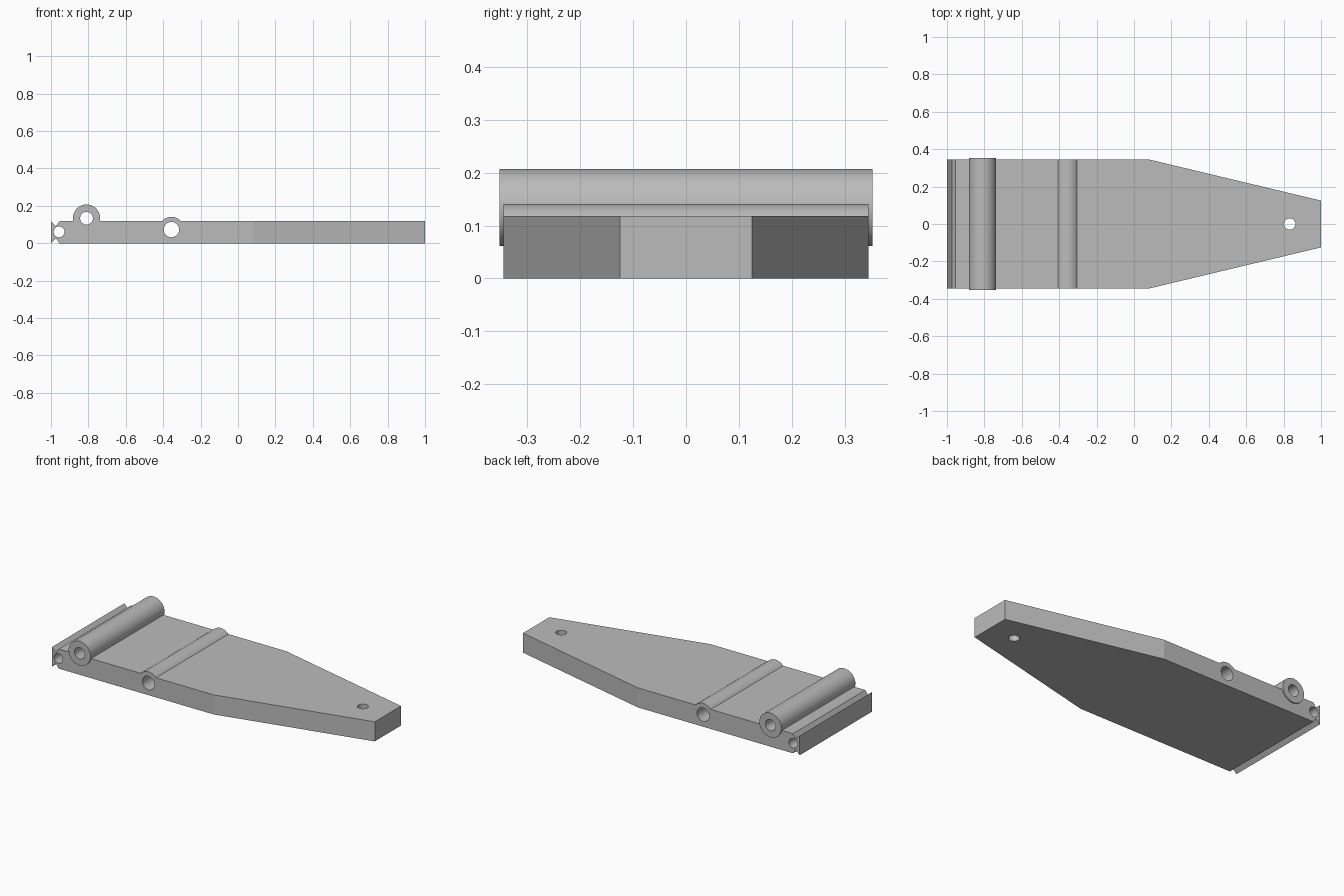
import bpy, bmesh, math
from mathutils import Vector

cube = bpy.data.objects.get("Cube")
if cube:
    bpy.data.objects.remove(cube, do_unlink=True)

THICK = 0.118
HALF_W = 0.345
TIP_HALF_W = 0.125
SHOULDER_X = 0.08

grey = bpy.data.materials.new("plain grey")
grey.use_nodes = True
GREY = (0.5, 0.5, 0.5, 1)
grey.diffuse_color = GREY
grey.node_tree.nodes["Principled BSDF"].inputs["Base Color"].default_value = GREY


def prism(name, outline, half_depth):
    """Extrude an x-z outline along y."""
    bm = bmesh.new()
    face = bm.faces.new([bm.verts.new((x, -half_depth, z)) for x, z in outline])
    ext = bmesh.ops.extrude_face_region(bm, geom=[face])
    moved = [v for v in ext["geom"] if isinstance(v, bmesh.types.BMVert)]
    bmesh.ops.translate(bm, verts=moved, vec=(0, 2 * half_depth, 0))
    bmesh.ops.recalc_face_normals(bm, faces=bm.faces)
    mesh = bpy.data.meshes.new(name)
    bm.to_mesh(mesh)
    bm.free()
    mesh.materials.append(grey)
    obj = bpy.data.objects.new(name, mesh)
    bpy.context.collection.objects.link(obj)
    return obj


def arc(cx, cz, r, start, end, n):
    return [(cx + r * math.cos(start + (end - start) * i / n),
             cz + r * math.sin(start + (end - start) * i / n)) for i in range(n + 1)]


def rod(name, x, z, r, half_len):
    return prism(name, arc(x, z, r, 0, math.tau, 64)[:-1], half_len)


def drill(obj, cutter):
    """Cut a hole, then discard the cutter."""
    mod = obj.modifiers.new("hole", "BOOLEAN")
    mod.operation = "DIFFERENCE"
    mod.solver = "EXACT"
    mod.object = cutter
    bpy.context.view_layer.objects.active = obj
    bpy.ops.object.modifier_apply(modifier=mod.name)
    bpy.data.objects.remove(cutter, do_unlink=True)


def smooth(obj):
    bpy.ops.object.select_all(action="DESELECT")
    obj.select_set(True)
    bpy.context.view_layer.objects.active = obj
    bpy.ops.object.shade_smooth_by_angle(angle=math.radians(12))


# Pin positions: x, z, bore radius
END_PIN = (-0.957, 0.061, 0.029)
ROLLER_PIN = (-0.81, 0.134, 0.034)
BOSS_PIN = (-0.356, 0.073, 0.041)

# Slab side profile: notched rear end and a raised round boss across the top
boss_r = 0.068
a = math.asin((THICK - BOSS_PIN[1]) / boss_r)
outline = [(-1, 0), (-0.973, 0.026), (-0.955, 0), (1, 0), (1, THICK)]
outline += arc(BOSS_PIN[0], BOSS_PIN[1], boss_r, a, math.pi - a, 24)
outline += [(-0.955, THICK), (-0.973, THICK - 0.026), (-1, THICK)]
slab = prism("slab", outline, HALF_W)

# Taper both sides towards the narrow tip
bm = bmesh.new()
bm.from_mesh(slab.data)
for side in (1, -1):
    normal = Vector((HALF_W - TIP_HALF_W, side * (1 - SHOULDER_X), 0)).normalized()
    cut = bmesh.ops.bisect_plane(bm, geom=bm.verts[:] + bm.edges[:] + bm.faces[:],
                                 plane_co=(1, side * TIP_HALF_W, 0), plane_no=normal,
                                 clear_outer=True)
    rim = [e for e in cut["geom_cut"] if isinstance(e, bmesh.types.BMEdge)]
    bmesh.ops.holes_fill(bm, edges=rim, sides=0)
bmesh.ops.recalc_face_normals(bm, faces=bm.faces)
bm.to_mesh(slab.data)
bm.free()

# Cross bores through the slab
for x, z, r in (END_PIN, ROLLER_PIN, BOSS_PIN):
    drill(slab, rod("bore_cutter", x, z, r, 0.5))

# Vertical hole near the tip
tip_cutter = rod("tip_cutter", 0, 0, 0.03, 0.5)
tip_cutter.rotation_euler.x = math.pi / 2
tip_cutter.location = (0.833, 0, 0)
drill(slab, tip_cutter)
smooth(slab)

# Hollow hinge barrel lying across the slab
barrel = rod("hinge_barrel", ROLLER_PIN[0], ROLLER_PIN[1], 0.073, 0.353)
drill(barrel, rod("bore_cutter", *ROLLER_PIN, 0.5))
smooth(barrel)
